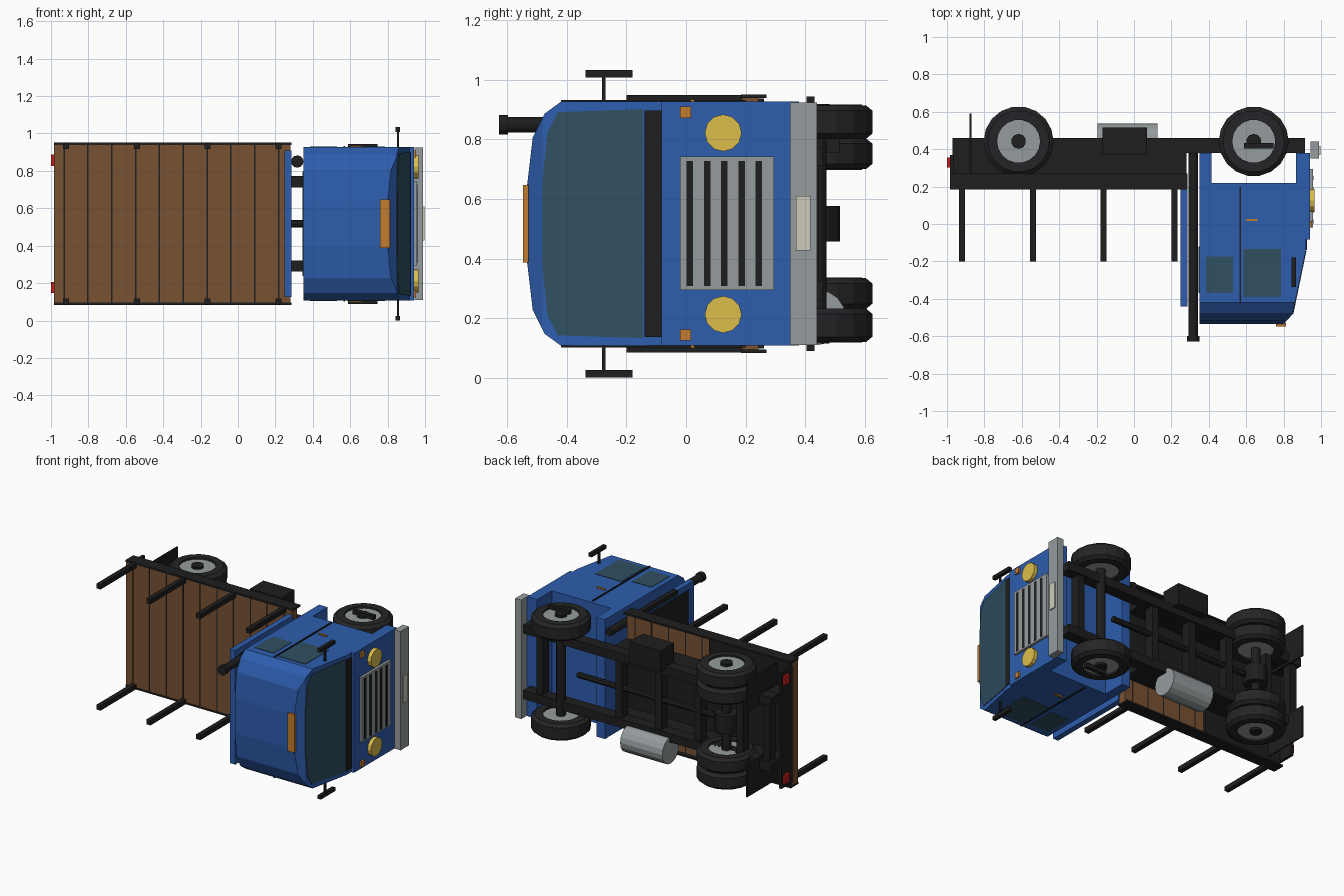
import bpy, bmesh, math
from mathutils import Matrix, Vector

if "Cube" in bpy.data.objects:
    bpy.data.objects.remove(bpy.data.objects["Cube"])

C = 0.517  # z of the truck's mid plane; truck lies on its side, roof towards -y


def mat(name, r, g, b):
    m = bpy.data.materials.new(name)
    m.diffuse_color = (r, g, b, 1)
    m.use_nodes = True
    m.node_tree.nodes["Principled BSDF"].inputs["Base Color"].default_value = m.diffuse_color
    return m


BLUE = mat("blue_paint", 0.026, 0.11, 0.42)
BLACK = mat("black", 0.013, 0.013, 0.014)
RUBBER = mat("rubber", 0.018, 0.018, 0.02)
WOOD = mat("wood", 0.19, 0.085, 0.033)
STEEL = mat("steel", 0.3, 0.33, 0.34)
GLASS = mat("glass", 0.03, 0.08, 0.12)
AMBER = mat("amber", 0.55, 0.2, 0.03)
YELLOW = mat("lamp_yellow", 0.72, 0.52, 0.07)
RED = mat("lamp_red", 0.6, 0.01, 0.01)
CREAM = mat("cream", 0.62, 0.6, 0.5)


def finish(name, bm, m):
    bmesh.ops.recalc_face_normals(bm, faces=bm.faces)
    me = bpy.data.meshes.new(name)
    bm.to_mesh(me)
    bm.free()
    me.materials.append(m)
    ob = bpy.data.objects.new(name, me)
    bpy.context.collection.objects.link(ob)
    return ob


def box(name, x, y, w, m, both=False):
    """x, y, w are (min, max); w is measured sideways from the mid plane."""
    for s in ((1, -1) if both else (1,)):
        bm = bmesh.new()
        size = [b - a for a, b in (x, y, w)]
        mid = Vector(((x[0] + x[1]) / 2, (y[0] + y[1]) / 2, C + s * (w[0] + w[1]) / 2))
        bmesh.ops.create_cube(bm, size=1, matrix=Matrix.Translation(mid) @ Matrix.Diagonal((*size, 1)))
        finish(name + ("_left" if s < 0 else ""), bm, m)


def rod(name, c, r, length, axis, m, n=12, both=False):
    """Cylinder centred on c = (x, y, w)."""
    rot = {'X': Matrix.Rotation(math.pi / 2, 4, 'Y'), 'Y': Matrix.Rotation(math.pi / 2, 4, 'X'),
           'Z': Matrix.Identity(4)}[axis]
    for s in ((1, -1) if both else (1,)):
        bm = bmesh.new()
        bmesh.ops.create_cone(bm, cap_ends=True, segments=n, radius1=r, radius2=r, depth=length,
                              matrix=Matrix.Translation((c[0], c[1], C + s * c[2])) @ rot)
        finish(name + ("_left" if s < 0 else ""), bm, m)


def tyre(name, x, w0, w1, n=18):
    """Ring with shoulders, revolved around the axle, on both sides."""
    y, d = 0.442, 0.018
    prof = [(0.115, w0), (0.165, w0), (0.187, w0 + d), (0.187, w1 - d), (0.165, w1), (0.115, w1)]
    for s in (1, -1):
        bm = bmesh.new()
        rings = [[bm.verts.new((x + r * math.cos(2 * math.pi * i / n), y + r * math.sin(2 * math.pi * i / n),
                                C + s * w)) for r, w in prof] for i in range(n)]
        for i in range(n):
            a, b = rings[i], rings[(i + 1) % n]
            for j in range(len(prof)):
                k = (j + 1) % len(prof)
                bm.faces.new((a[j], a[k], b[k], b[j]))
        finish(name + ("_left" if s < 0 else ""), bm, RUBBER)


# Cab shell: crowned section extruded along x, then sliced for the windscreen slope
half = [(0.22, 0.41), (-0.42, 0.41), (-0.475, 0.37), (-0.515, 0.29), (-0.535, 0.12)]
section = half + [(y, -w) for y, w in reversed(half)]
bm = bmesh.new()
f = bm.faces.new([bm.verts.new((0.35, y, C + w)) for y, w in section])
ext = bmesh.ops.extrude_face_region(bm, geom=[f])
bmesh.ops.translate(bm, vec=(0.57, 0, 0), verts=[v for v in ext['geom'] if isinstance(v, bmesh.types.BMVert)])
for co, no in (((0.925, -0.11, 0), (0.41, -0.085, 0)), ((0.85, -0.48, 0), (0.055, -0.05, 0))):
    cut = bmesh.ops.bisect_plane(bm, geom=bm.verts[:] + bm.edges[:] + bm.faces[:], plane_co=co,
                                 plane_no=no, clear_outer=True)
    bmesh.ops.holes_fill(bm, edges=[e for e in bm.edges if e.is_boundary], sides=0)
finish("cab_shell", bm, BLUE)

# Windscreen lying on the slope
pane = [(-0.145, 0.385), (-0.43, 0.375), (-0.465, 0.31), (-0.482, 0.15)]
pane += [(y, -w) for y, w in reversed(pane)]
bm = bmesh.new()
f = bm.faces.new([bm.verts.new((0.921 + (y + 0.11) * 0.2073, y, C + w)) for y, w in pane])
ext = bmesh.ops.extrude_face_region(bm, geom=[f])
bmesh.ops.translate(bm, vec=(0.008, 0, 0), verts=[v for v in ext['geom'] if isinstance(v, bmesh.types.BMVert)])
finish("windscreen", bm, GLASS)

# Cab lower parts around the wheel arch
box("cab_rear_skirt", (0.35, 0.415), (0.2, 0.38), (-0.41, 0.41), BLUE)
box("cab_nose", (0.865, 0.94), (-0.083, 0.38), (-0.41, 0.41), BLUE)
box("cowl_vent", (0.88, 0.926), (-0.14, -0.08), (-0.38, 0.38), BLACK)
box("rear_window", (0.346, 0.352), (-0.37, -0.12), (-0.28, 0.28), GLASS)

# Cab sides
box("door_window", (0.585, 0.785), (-0.39, -0.135), (0.405, 0.413), GLASS, True)
box("quarter_window", (0.385, 0.53), (-0.37, -0.175), (0.405, 0.413), GLASS, True)
box("door_seam", (0.563, 0.573), (-0.42, 0.2), (0.405, 0.416), BLACK, True)
box("door_handle", (0.6, 0.66), (0.015, 0.028), (0.405, 0.418), AMBER, True)
box("mirror_arm", (0.849, 0.861), (-0.283, -0.27), (0.39, 0.5), BLACK, True)
box("mirror", (0.842, 0.866), (-0.338, -0.18), (0.492, 0.517), BLACK, True)
box("cab_step", (0.587, 0.745), (0.405, 0.432), (0.4, 0.428), BLACK, True)
box("roof_lamp", (0.76, 0.812), (-0.548, -0.53), (-0.13, 0.13), AMBER)

# Nose details
box("grille", (0.935, 0.957), (-0.02, 0.295), (-0.222, 0.225), STEEL)
for i in range(5):
    y = 0.013 + 0.058 * i
    box(f"grille_slot_{i}", (0.95, 0.96), (y - 0.011, y + 0.011), (-0.21, 0.21), BLACK)
rod("headlight", (0.95, 0.125, 0.305), 0.062, 0.03, 'X', YELLOW, 12, True)
box("turn_signal", (0.935, 0.952), (-0.02, 0.016), (0.355, 0.393), AMBER, True)
box("front_bumper", (0.943, 0.99), (0.35, 0.44), (-0.408, 0.408), STEEL)
box("number_plate", (0.985, 0.998), (0.37, 0.418), (-0.09, 0.093), CREAM)

# Chassis
box("chassis_rail", (-0.97, 0.915), (0.38, 0.46), (0.195, 0.255), BLACK, True)
box("subframe_rail", (-0.97, 0.28), (0.26, 0.385), (0.2, 0.25), BLACK, True)
box("subfloor", (-0.975, 0.28), (0.23, 0.275), (-0.25, 0.25), BLACK)
for i, x in enumerate((-0.92, -0.72, -0.4, -0.1, 0.2, 0.8)):
    box(f"cross_member_{i}", (x - 0.025, x + 0.025), (0.38, 0.445), (-0.2, 0.2), BLACK)
box("rear_fender", (-0.97, -0.36), (0.23, 0.262), (0.2, 0.42), BLACK, True)
box("mudflap", (-0.88, -0.87), (0.25, 0.592), (0.18, 0.4), BLACK, True)
box("tail_bar", (-0.985, -0.965), (0.25, 0.37), (-0.4, 0.4), BLACK)
box("tail_lamp", (-1.0, -0.98), (0.303, 0.355), (0.31, 0.37), RED, True)

# Wheels: single in front, double at the back
for name, x, tyres in (("front", 0.64, [(0.285, 0.398)]), ("rear", -0.617, [(0.183, 0.287), (0.293, 0.398)])):
    rod(name + "_axle", (x, 0.442, 0), 0.03, 0.72, 'Z', BLACK)
    for k, (a, b) in enumerate(tyres):
        tyre(f"{name}_tyre_{k}", x, a, b)
        rod(f"{name}_rim_{k}", (x, 0.442, (a + b) / 2), 0.117, b - a - 0.024, 'Z', STEEL, 18, True)
    rod(name + "_hub", (x, 0.442, 0.388), 0.04, 0.03, 'Z', BLACK, 10, True)
rod("rear_differential", (-0.617, 0.442, 0), 0.075, 0.12, 'Z', BLACK)
rod("drive_shaft", (-0.05, 0.42, 0), 0.02, 1.15, 'X', BLACK, 8)

# Tank and battery box
rod("fuel_tank", (-0.035, 0.445, -0.315), 0.092, 0.32, 'X', STEEL, 16)
box("battery_box", (-0.168, 0.07), (0.37, 0.515), (0.24, 0.385), BLACK)

# Bed: planks over a dark base, side rails and stakes
edges = [-0.983] + [-0.93 + 0.1275 * i for i in range(10)] + [0.283]
for i, (a, b) in enumerate(zip(edges, edges[1:])):
    box(f"plank_{i}", (a + 0.004 * (i > 0), b - 0.004), (0.188, 0.243), (-0.425, 0.425), WOOD)
box("plank_base", (-0.98, 0.28), (0.196, 0.238), (-0.42, 0.42), WOOD)
for i in range(1, 11):
    box(f"plank_gap_{i}", (edges[i] - 0.004, edges[i] + 0.004), (0.192, 0.242), (-0.424, 0.424), BLACK)
box("bed_side_rail", (-0.985, 0.285), (0.185, 0.27), (0.422, 0.434), BLACK, True)
for i in range(4):
    x = -0.92 + 0.379 * i
    box(f"stake_{i}", (x - 0.016, x + 0.016), (-0.2, 0.2), (0.4, 0.432), BLACK, True)

# Headboard behind the cab and exhaust stack
box("headboard_post", (0.248, 0.287), (-0.44, 0.19), (0.35, 0.392), BLUE, True)
for n, y in (("top", -0.44), ("bottom", 0.15)):
    box("headboard_" + n, (0.248, 0.287), (y, y + 0.04), (-0.36, 0.36), BLUE)
box("headboard_panel", (0.262, 0.274), (-0.42, 0.17), (-0.36, 0.36), BLACK)
rod("exhaust_stack", (0.317, -0.12, 0.333), 0.026, 1.0, 'Y', BLACK, 12)
rod("exhaust_tip", (0.317, -0.613, 0.333), 0.033, 0.03, 'Y', BLACK, 12)
